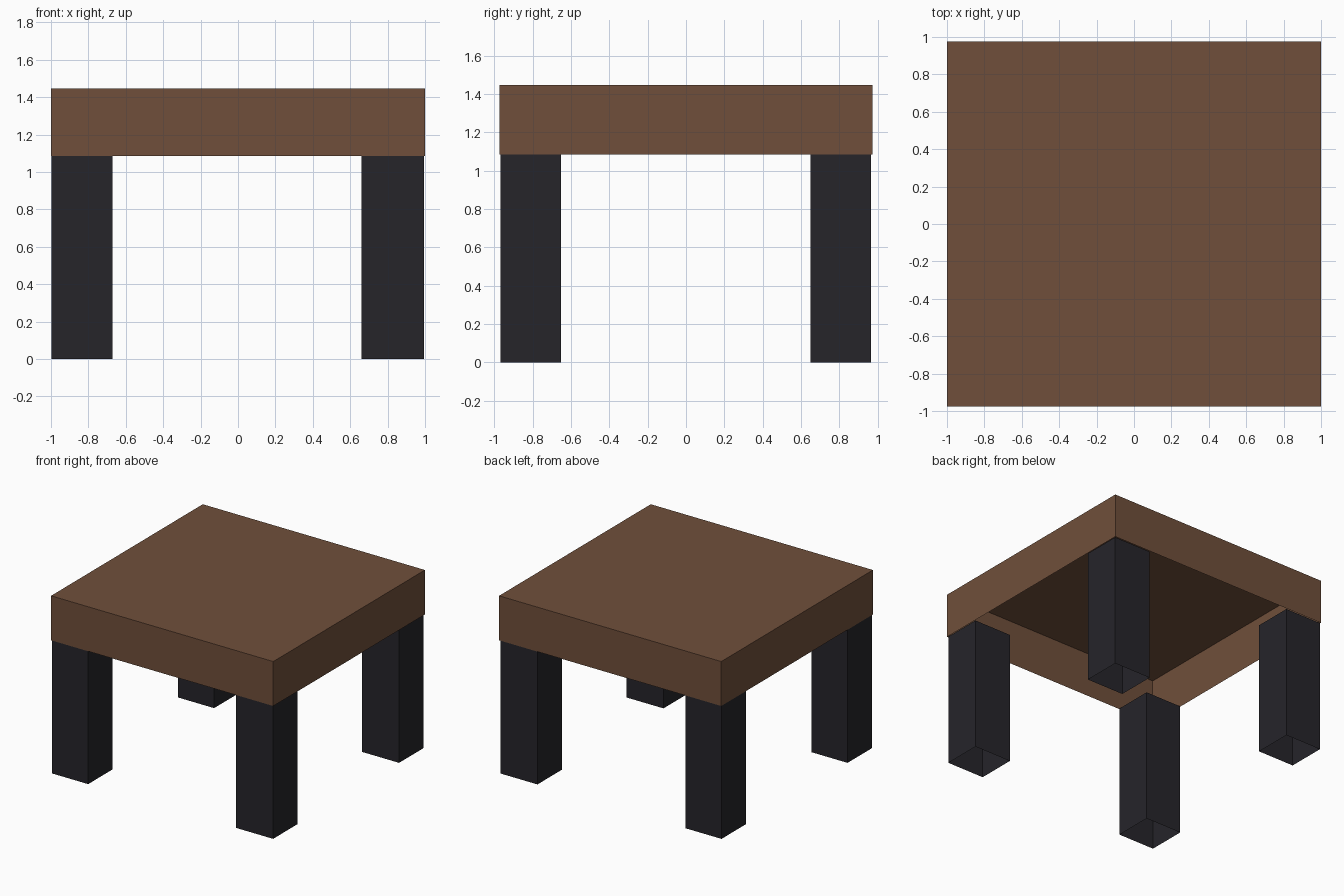
import bpy
import bmesh
from mathutils import Vector

if "Cube" in bpy.data.objects:
    bpy.data.objects.remove(bpy.data.objects["Cube"])


def material(name, rgb):
    mat = bpy.data.materials.new(name)
    mat.diffuse_color = (*rgb, 1.0)
    mat.use_nodes = True
    mat.node_tree.nodes["Principled BSDF"].inputs["Base Color"].default_value = mat.diffuse_color
    return mat


def open_box(name, low, high, mat):
    """Thin-walled box without a bottom face."""
    low, high = Vector(low), Vector(high)
    bm = bmesh.new()
    bmesh.ops.create_cube(bm, size=1.0)
    bmesh.ops.scale(bm, vec=high - low, verts=bm.verts)
    bm.normal_update()
    bottom = [f for f in bm.faces if f.normal.z < -0.5]
    bmesh.ops.delete(bm, geom=bottom, context='FACES_ONLY')
    mesh = bpy.data.meshes.new(name)
    bm.to_mesh(mesh)
    bm.free()
    mesh.materials.append(mat)
    obj = bpy.data.objects.new(name, mesh)
    obj.location = (low + high) / 2
    bpy.context.collection.objects.link(obj)
    return obj


wood = material("brown_wood", (0.16, 0.078, 0.043))
dark = material("dark_leg", (0.019, 0.018, 0.023))

LEG_TOP = 1.085
TOP = 1.447

# Table top: hollow underneath
open_box("table_top", (-1, -0.975, LEG_TOP), (1, 0.975, TOP), wood)

# Four legs, almost flush with the table top's corners
x_spans = {"left": (-0.997, -0.671), "right": (0.66, 0.994)}
y_spans = {"front": (-0.968, -0.653), "back": (0.651, 0.967)}
for side, (x0, x1) in x_spans.items():
    for end, (y0, y1) in y_spans.items():
        open_box(f"{end}_{side}_leg", (x0, y0, 0), (x1, y1, LEG_TOP), dark)
